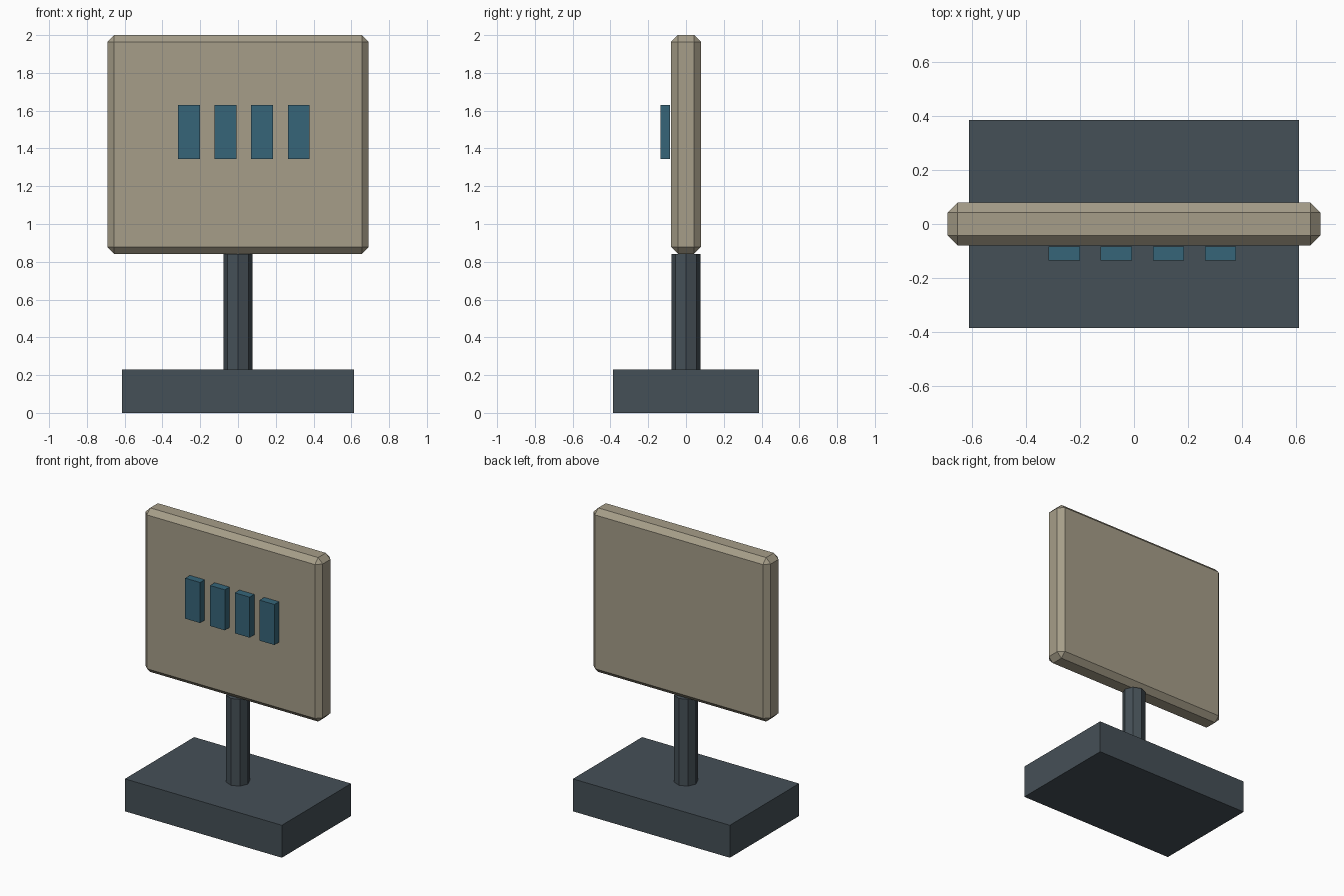
import bpy
import math

if "Cube" in bpy.data.objects:
    bpy.data.objects.remove(bpy.data.objects["Cube"])


def material(name, rgb):
    m = bpy.data.materials.new(name)
    m.diffuse_color = (*rgb, 1.0)
    m.use_nodes = True
    m.node_tree.nodes["Principled BSDF"].inputs["Base Color"].default_value = m.diffuse_color
    return m


STONE = material("warm_grey", (0.38, 0.34, 0.25))
DARK = material("dark_slate", (0.06, 0.08, 0.095))
BLUE = material("teal_blue", (0.037, 0.13, 0.19))


def finish(name, mat):
    ob = bpy.context.object
    ob.name = ob.data.name = name
    ob.data.materials.append(mat)
    return ob


def box(name, centre, size, mat):
    bpy.ops.mesh.primitive_cube_add(size=1, location=centre)
    bpy.context.object.scale = size
    bpy.ops.object.transform_apply(location=False, rotation=False, scale=True)
    return finish(name, mat)


BASE_TOP, PANEL_BOTTOM, TOP = 0.229, 0.842, 2.0

# Heavy foot slab
box("base", (0, 0, BASE_TOP / 2), (1.226, 0.772, BASE_TOP), DARK)

# Eight-sided post with corners on the axes
bpy.ops.mesh.primitive_cylinder_add(
    vertices=8, radius=0.077, depth=PANEL_BOTTOM - BASE_TOP,
    location=(0, 0, (BASE_TOP + PANEL_BOTTOM) / 2))
finish("post", DARK)

# Chamfered sign panel
panel = box("panel", (0, 0, (PANEL_BOTTOM + TOP) / 2),
            (1.384, 0.158, TOP - PANEL_BOTTOM), STONE)
bevel = panel.modifiers.new("chamfer", 'BEVEL')
bevel.width = 0.036
bevel.segments = 1

# Row of four raised bars on the front
for i in range(4):
    box(f"front_bar_{i + 1}", (-0.259 + i * 0.1935, -0.110, 1.487),
        (0.116, 0.052, 0.286), BLUE)
